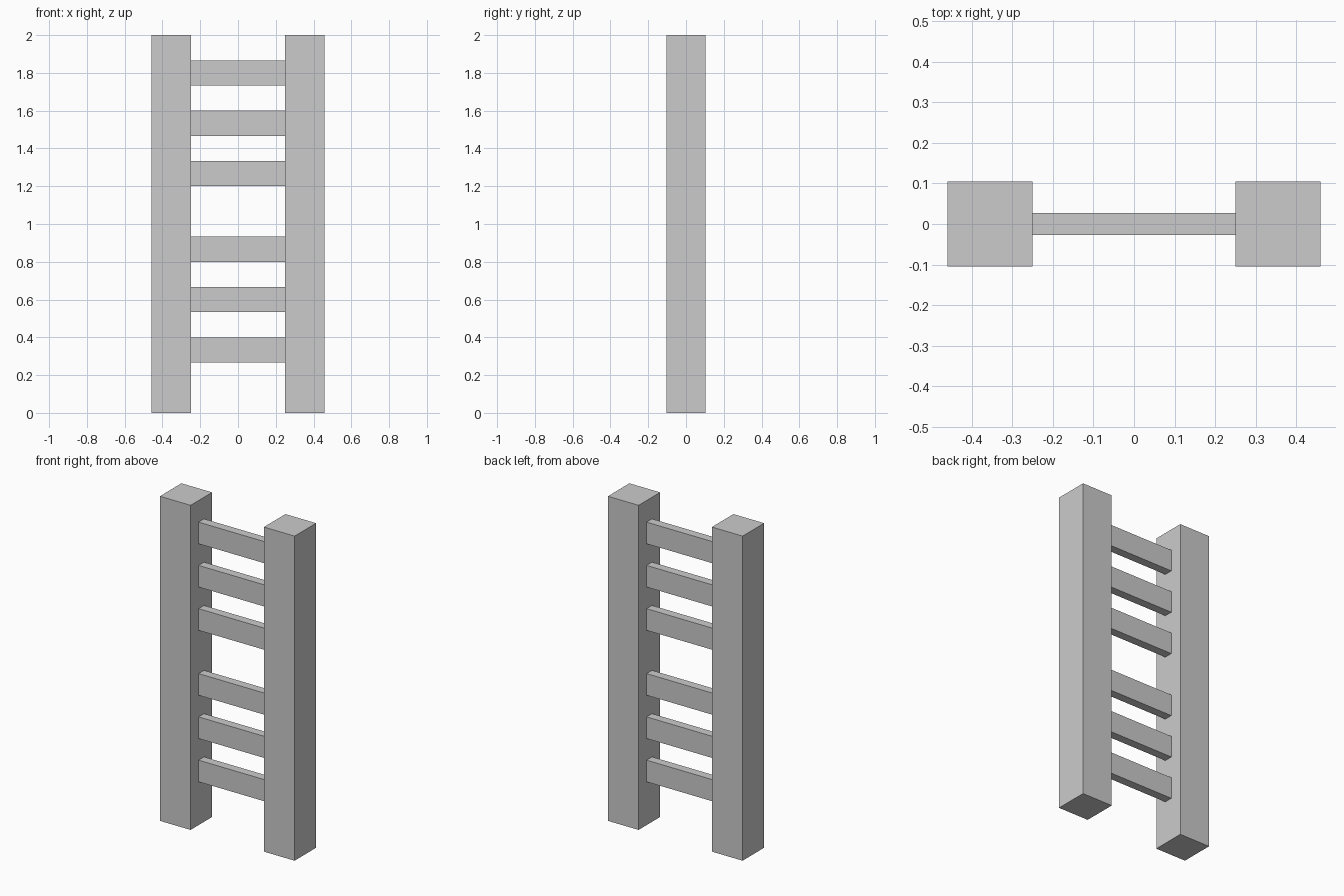
import bpy

if "Cube" in bpy.data.objects:
    bpy.data.objects.remove(bpy.data.objects["Cube"])

INNER_X = 0.25      # inner face of each post
POST = 0.209        # square post width
HEIGHT = 2.0
RUNG_H = 2 / 15
RUNG_D = 0.053


def box(name, centre, size):
    bpy.ops.mesh.primitive_cube_add(size=1, location=centre)
    obj = bpy.context.object
    obj.name = name
    obj.scale = size
    bpy.ops.object.transform_apply(location=False, rotation=False, scale=True)
    return obj


# Two upright posts
for side, label in ((-1, "left"), (1, "right")):
    box(f"{label}_post", (side * (INNER_X + POST / 2), 0, HEIGHT / 2),
        (POST, POST, HEIGHT))

# Two groups of three rungs, with a wider gap between the groups
for group, start in (("lower", 1 / 3), ("upper", 19 / 15)):
    for i in range(3):
        box(f"{group}_rung_{i + 1}", (0, 0, start + i * 2 * RUNG_H),
            (2 * INNER_X, RUNG_D, RUNG_H))
